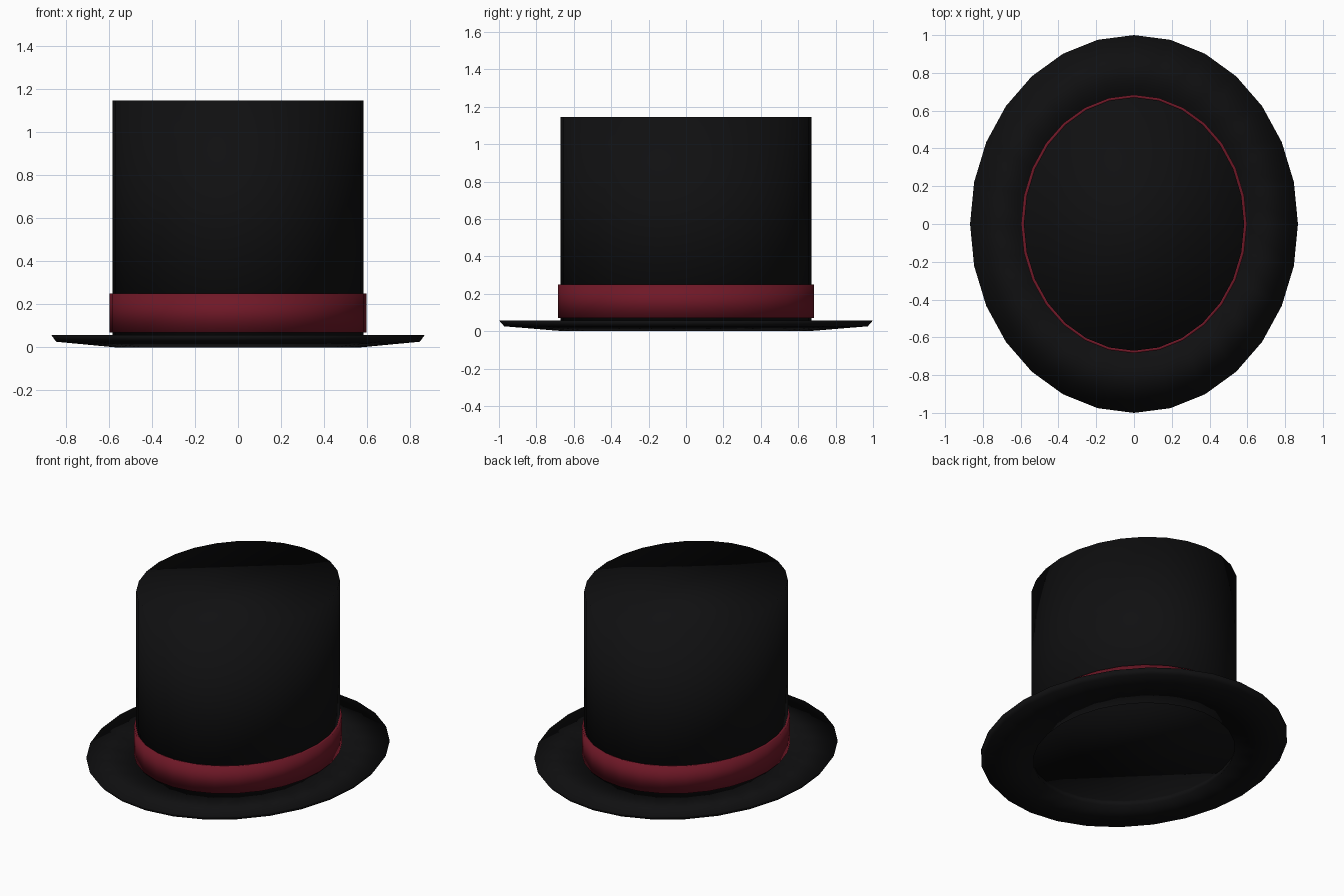
import bpy, bmesh, math

if "Cube" in bpy.data.objects:
    bpy.data.objects.remove(bpy.data.objects["Cube"])

SIDES = 28


def material(name, color):
    m = bpy.data.materials.new(name)
    m.diffuse_color = color
    m.use_nodes = True
    m.node_tree.nodes["Principled BSDF"].inputs["Base Color"].default_value = m.diffuse_color
    return m


def lathe(name, profile, mat, closed=False):
    """Sweep (x radius, y radius, z) points round an ellipse; cap or close the loop."""
    bm = bmesh.new()
    rings = []
    for rx, ry, z in profile:
        rings.append([bm.verts.new((rx * math.cos(2 * math.pi * i / SIDES),
                                    ry * math.sin(2 * math.pi * i / SIDES), z))
                      for i in range(SIDES)])
    pairs = list(zip(rings, rings[1:]))
    if closed:
        pairs.append((rings[-1], rings[0]))
    else:
        bm.faces.new(rings[0])
        bm.faces.new(rings[-1])
    for a, b in pairs:
        for i in range(SIDES):
            j = (i + 1) % SIDES
            bm.faces.new((a[i], a[j], b[j], b[i]))
    bmesh.ops.recalc_face_normals(bm, faces=bm.faces)
    for f in bm.faces:
        f.smooth = True
    mesh = bpy.data.meshes.new(name)
    bm.to_mesh(mesh)
    bm.free()
    mesh.materials.append(mat)
    ob = bpy.data.objects.new(name, mesh)
    bpy.context.collection.objects.link(ob)
    return ob


felt = material("black_felt", (0.005, 0.005, 0.0055, 1))
ribbon = material("red_ribbon", (0.16, 0.009, 0.02, 1))

# Brim: open ring with flat top, thin bevelled edge and sloping underside
lathe("brim", [(0.57, 0.655, 0.0), (0.845, 0.972, 0.026),
               (0.868, 1.0, 0.058), (0.585, 0.673, 0.058)], felt, closed=True)

# Crown: straight oval drum, its floor recessed inside the brim opening
lathe("crown", [(0.583, 0.671, 0.04), (0.583, 0.671, 1.146)], felt)

# Hat band: thin ribbon ring round the foot of the crown
lathe("hat_band", [(0.581, 0.669, 0.07), (0.598, 0.684, 0.07),
                   (0.598, 0.684, 0.25), (0.581, 0.669, 0.25)], ribbon, closed=True)
